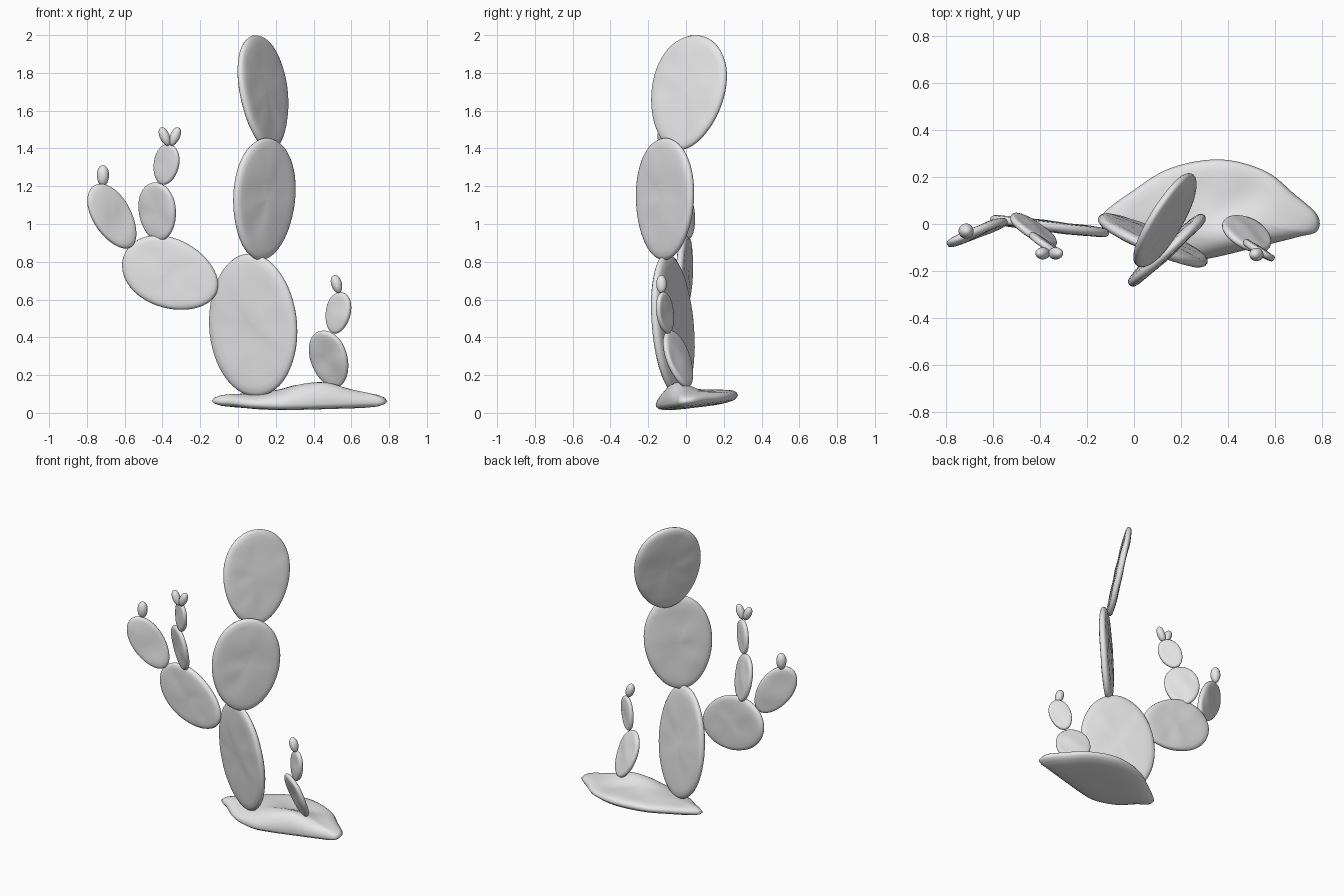
import bpy, bmesh, math
from mathutils import Vector, noise

cube = bpy.data.objects.get("Cube")
if cube:
    bpy.data.objects.remove(cube, do_unlink=True)

GREY = (0.8, 0.8, 0.8, 1.0)
clay = bpy.data.materials.new("plain_grey")
clay.use_nodes = True
clay.diffuse_color = GREY
clay.node_tree.nodes["Principled BSDF"].inputs["Base Color"].default_value = GREY


def skin(name, rings):
    """Bridge closed rings, cap both ends with a fan, shade smooth."""
    bm = bmesh.new()
    loops = [[bm.verts.new(p) for p in ring] for ring in rings]
    n = len(loops[0])
    for a, b in zip(loops, loops[1:]):
        for i in range(n):
            j = (i + 1) % n
            bm.faces.new((a[i], a[j], b[j], b[i]))
    for loop in (loops[0], loops[-1]):
        mid = sum((v.co for v in loop), Vector()) / n
        tip = bm.verts.new(mid)
        for i in range(n):
            bm.faces.new((loop[i], loop[(i + 1) % n], tip))
    bmesh.ops.recalc_face_normals(bm, faces=bm.faces)
    for f in bm.faces:
        f.smooth = True
    mesh = bpy.data.meshes.new(name)
    bm.to_mesh(mesh)
    bm.free()
    mesh.materials.append(clay)
    obj = bpy.data.objects.new(name, mesh)
    bpy.context.collection.objects.link(obj)
    return obj


# half cross-sections from face centre to rim: (radius, thickness)
FLAT = [(0.1, 1), (0.3, 1), (0.5, 0.99), (0.7, 0.96), (0.85, 0.9),
        (0.94, 0.75), (0.985, 0.42), (1, 0)]
ROUND = [(math.sin(a), math.cos(a)) for a in [math.pi / 2 * i / 7 for i in range(1, 8)]]


def lobe(name, centre, axis, side, half_w, half_t, profile=FLAT, egg=0.08, dent=0.008):
    """Flattened oval: axis is half its length, side is its width direction."""
    centre, axis, side = Vector(centre), Vector(axis), Vector(side)
    up = axis.normalized()
    side = (side - up * side.dot(up)).normalized()
    normal = side.cross(up)
    section = profile + [(r, -h) for r, h in reversed(profile[:-1])]
    rings = []
    for r, h in section:
        ring = []
        for i in range(56):
            a = math.tau * i / 56
            t = r * math.sin(a)
            p = centre + axis * t + side * (half_w * r * math.cos(a) * (1 + egg * t))
            wobble = noise.noise(p * 9) * dent * (1 - r ** 4)
            ring.append(p + normal * (half_t * h + wobble))
        rings.append(ring)
    return skin(name, rings)


# main stem of three stacked pads
lobe("lower_pad", (0.08, -0.07, 0.465), (-0.02, -0.03, 0.378), (0.92, -0.39, 0), 0.252, 0.027, egg=-0.02)
lobe("middle_pad", (0.138, -0.112, 1.132), (0.025, 0.012, 0.323), (0.73, 0.68, 0), 0.217, 0.026)
lobe("upper_pad", (0.135, 0.01, 1.695), (-0.03, 0.06, 0.303), (0.53, 0.85, 0), 0.226, 0.024, egg=0.12)

# side arm with its smaller pads
lobe("arm_pad", (-0.358, -0.01, 0.737), (-0.245, 0.03, 0.1), (0, 0, 1), 0.183, 0.023)
lobe("outer_arm_pad", (-0.665, -0.035, 1.04), (-0.1, -0.035, 0.161), (0.85, 0.4, 0.5), 0.107, 0.02)
lobe("inner_arm_pad", (-0.427, -0.025, 1.065), (-0.01, -0.025, 0.155), (0.83, -0.55, 0), 0.115, 0.018)
lobe("inner_arm_top_pad", (-0.38, -0.085, 1.315), (0.025, -0.025, 0.105), (0.83, -0.55, 0), 0.076, 0.016)

# small separate shoot
lobe("shoot_lower_pad", (0.482, -0.04, 0.285), (-0.035, -0.045, 0.15), (0.85, -0.5, 0), 0.113, 0.018)
lobe("shoot_upper_pad", (0.53, -0.11, 0.53), (0.025, -0.018, 0.108), (0.85, -0.5, 0), 0.073, 0.016)

# buds on the pad tips
buds = {
    "outer_arm_bud": ((-0.715, -0.03, 1.255), (0, 0, 0.056), 0.032),
    "right_twin_bud": ((-0.388, -0.125, 1.463), (-0.02, 0, 0.048), 0.026),
    "left_twin_bud": ((-0.334, -0.125, 1.463), (0.02, 0, 0.048), 0.026),
    "shoot_bud": ((0.522, -0.13, 0.682), (-0.014, 0, 0.047), 0.028),
}
for name, (centre, axis, radius) in buds.items():
    lobe(name, centre, axis, (1, 0, 0), radius, radius, ROUND, dent=0)

# ground slab: smooth outline, tilted up to the back, with a mound in front
OUTLINE = [Vector(p) for p in [
    (-0.14, 0.03), (-0.06, -0.04), (0.05, -0.12), (0.2, -0.16), (0.33, -0.145),
    (0.52, -0.1), (0.7, -0.055), (0.78, -0.03), (0.78, 0.04), (0.68, 0.13),
    (0.56, 0.225), (0.37, 0.275), (0.16, 0.24), (0, 0.145)]]


def smooth_loop(points, steps):
    out, n = [], len(points)
    for i in range(n):
        a, b, c, d = (points[(i + k) % n] for k in (-1, 0, 1, 2))
        for s in range(steps):
            t = s / steps
            out.append(b + (c - a) * (t / 2) + (a * 2 - b * 5 + c * 4 - d) * (t * t / 2)
                       + (b * 3 - a - c * 3 + d) * (t ** 3 / 2))
    return out


SLAB = [(0.06, 1), (0.2, 1), (0.35, 1), (0.5, 0.97), (0.65, 0.92), (0.78, 0.85),
        (0.89, 0.68), (0.96, 0.42), (1, 0), (0.97, -0.35), (0.9, -0.65),
        (0.75, -0.85), (0.5, -0.98), (0.2, -1)]
hub = Vector((0.33, 0.04))
rings = []
for scale, level in SLAB:
    ring = []
    for q in smooth_loop(OUTLINE, 6):
        x, y = hub + (q - hub) * scale
        z = 0.062 + 0.12 * y + 0.04 * level
        if level > 0:
            mound = math.exp(-((x - 0.42) / 0.22) ** 2 - ((y + 0.06) / 0.1) ** 2)
            z += level * (0.075 * mound + 0.012 * noise.noise(Vector((x * 7, y * 7, 2))))
        ring.append(Vector((x, y, max(z, 0))))
    rings.append(ring)
skin("ground_slab", rings)
